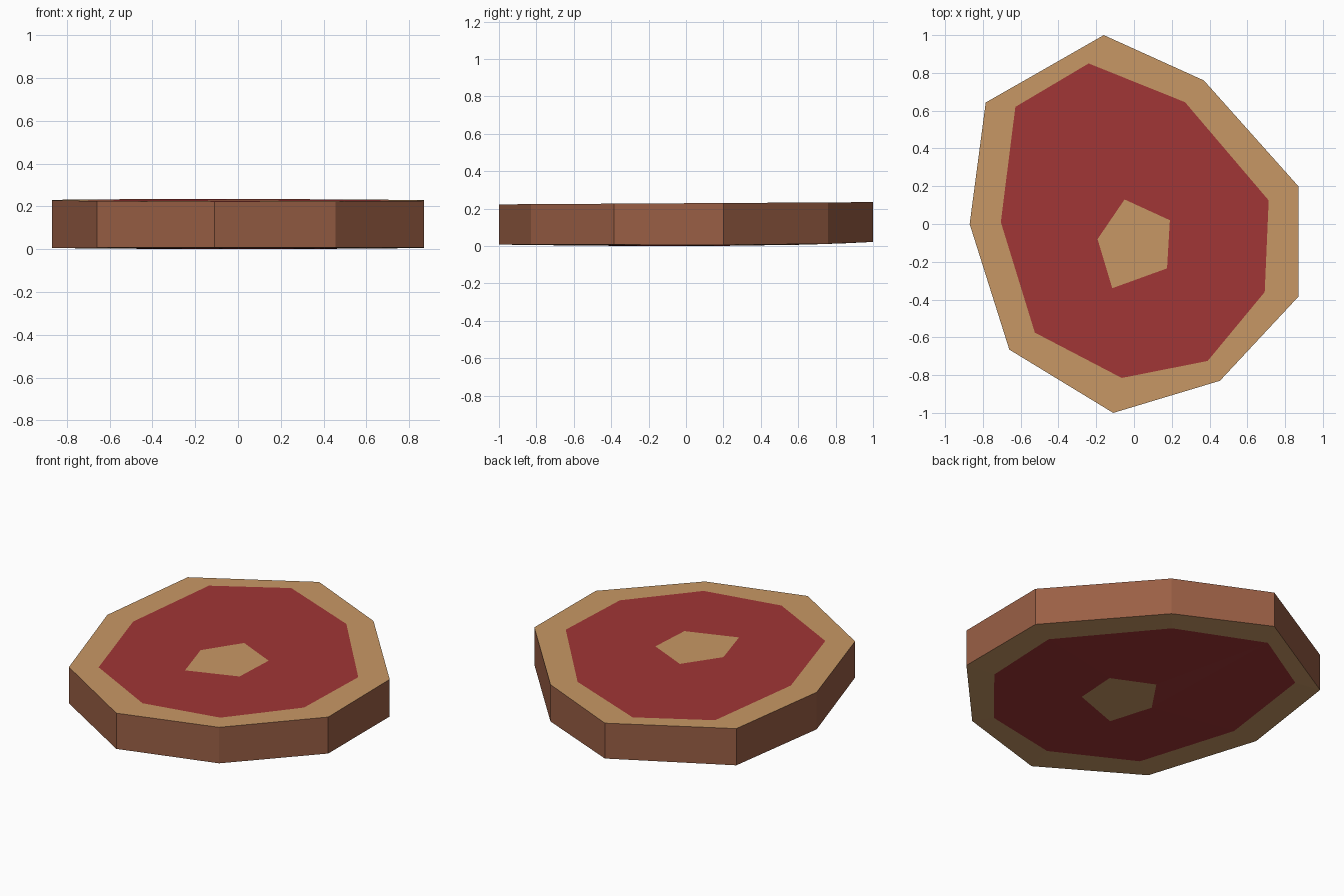
import bpy, bmesh

if "Cube" in bpy.data.objects:
    bpy.data.objects.remove(bpy.data.objects["Cube"])

# Clockwise outlines seen from above
RIND = [(-.16, 1), (.37, .76), (.87, .2), (.87, -.385), (.455, -.83),
        (-.11, -1), (-.66, -.665), (-.87, 0), (-.785, .643)]
MEAT = [(-.24, .85), (.27, .645), (.713, .125), (.692, -.36), (.39, -.725),
        (-.065, -.815), (-.525, -.575), (-.705, .01), (-.628, .62)]
BONE = [(-.05, .13), (.19, .02), (.175, -.235), (-.115, -.34), (-.193, -.08)]


def material(name, rgb):
    mat = bpy.data.materials.new(name)
    lin = [((c / 255 + .055) / 1.055) ** 2.4 for c in rgb]
    mat.diffuse_color = (*lin, 1)
    mat.use_nodes = True
    mat.node_tree.nodes["Principled BSDF"].inputs["Base Color"].default_value = mat.diffuse_color
    return mat


def top_z(x, y):
    return .229 + .006 * y


def bottom_z(x, y):
    return .008 * (x * x + y * y) + .014 * max(0, y) ** 3


bm = bmesh.new()


def face(verts, index):
    bm.faces.new(verts).material_index = index


def bridge(a, b, index):
    # Zip two closed rings of any size with triangles
    i = j = 0
    na, nb = len(a), len(b)
    while i < na or j < nb:
        if j >= nb or (i < na and (i + 1) / na <= (j + 1) / nb):
            face((a[i % na], a[(i + 1) % na], b[j % nb]), index)
            i += 1
        else:
            face((a[i % na], b[(j + 1) % nb], b[j % nb]), index)
            j += 1


# Top and bottom: fat ring, meat ring, bone centre
rims = []
for height in (top_z, bottom_z):
    rind, meat, bone = [[bm.verts.new((x, y, height(x, y))) for x, y in ring]
                        for ring in (RIND, MEAT, BONE)]
    for k in range(9):
        n = (k + 1) % 9
        face((rind[k], rind[n], meat[n], meat[k]), 0)
    bridge(meat, bone, 1)
    face(bone, 0)
    rims.append(rind)

# Brown side wall
top, low = rims
for k in range(9):
    n = (k + 1) % 9
    face((top[k], top[n], low[n], low[k]), 2)

bmesh.ops.recalc_face_normals(bm, faces=bm.faces)
mesh = bpy.data.meshes.new("steak_slice")
bm.to_mesh(mesh)
bm.free()
for name, rgb in (("tan fat", (200, 152, 101)), ("red meat", (161, 54, 54)),
                  ("brown crust", (154, 95, 69))):
    mesh.materials.append(material(name, rgb))
steak = bpy.data.objects.new("steak_slice", mesh)
bpy.context.collection.objects.link(steak)
